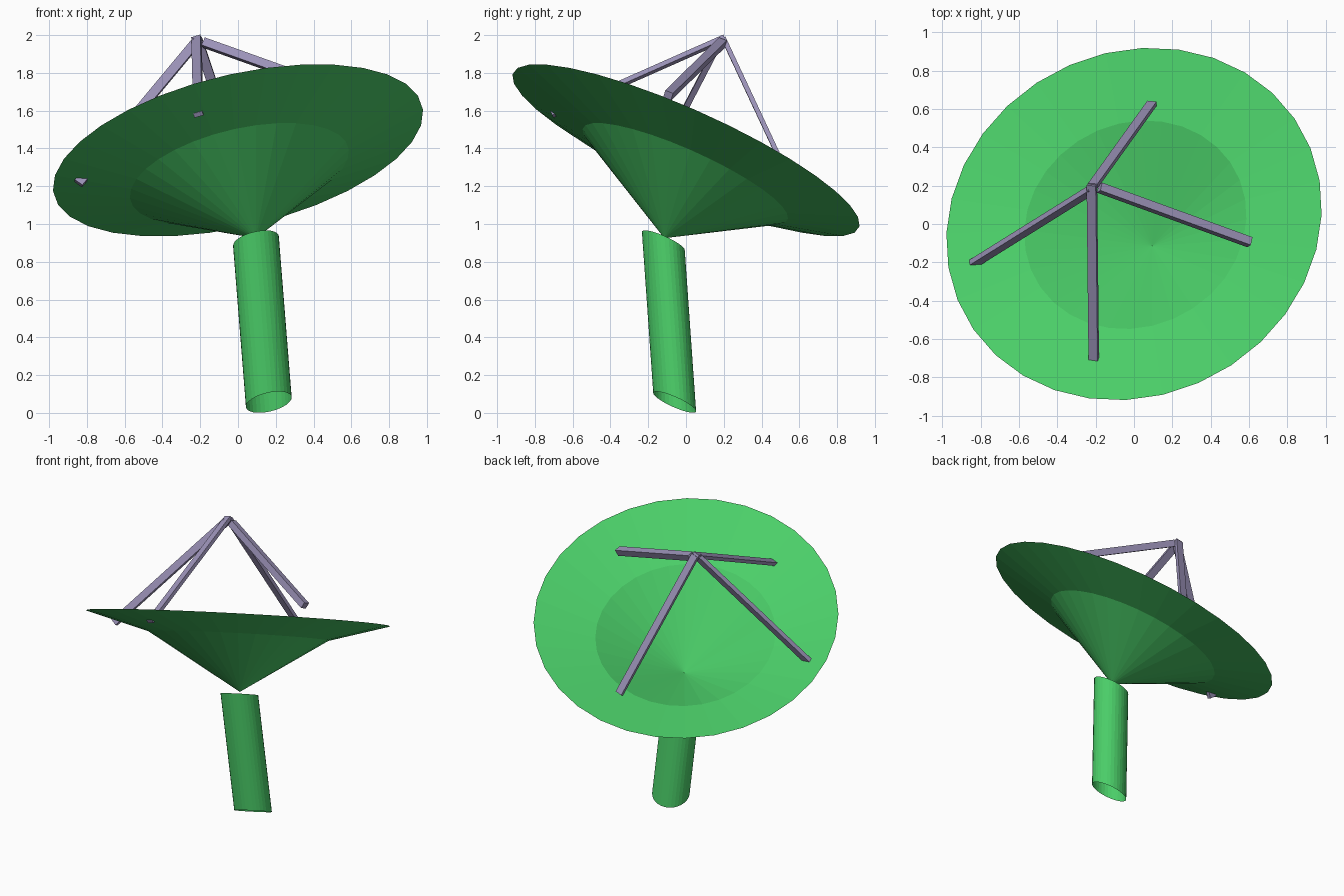
import bpy, bmesh, math
from mathutils import Vector

if "Cube" in bpy.data.objects:
    bpy.data.objects.remove(bpy.data.objects["Cube"])

SIDES = 32
N = Vector((-0.215, 0.40, 0.891)).normalized()   # direction the dish faces
U = Vector((0, 0, 1)).cross(N).normalized()
V = N.cross(U)


def material(name, rgb):
    m = bpy.data.materials.new(name)
    m.diffuse_color = (*rgb, 1)
    m.use_nodes = True
    m.node_tree.nodes["Principled BSDF"].inputs["Base Color"].default_value = m.diffuse_color
    return m


green = material("green", (0.07, 0.62, 0.14))
lilac = material("lilac", (0.33, 0.29, 0.48))


def finish(name, bm, mat):
    mesh = bpy.data.meshes.new(name)
    bm.to_mesh(mesh)
    bm.free()
    mesh.materials.append(mat)
    ob = bpy.data.objects.new(name, mesh)
    bpy.context.collection.objects.link(ob)
    return ob


def loft(name, rings, mat):
    """Open skin through parallel tilted circles given as (centre, radius)."""
    bm = bmesh.new()
    loops = []
    for centre, r in rings:
        c = Vector(centre)
        loop = []
        for i in range(SIDES):
            a = 2 * math.pi * (i + 0.5) / SIDES
            loop.append(bm.verts.new(c + r * (math.cos(a) * U + math.sin(a) * V)))
        loops.append(loop)
    for lo, hi in zip(loops, loops[1:]):
        for i in range(SIDES):
            j = (i + 1) % SIDES
            bm.faces.new((lo[i], lo[j], hi[j], hi[i]))
    bmesh.ops.remove_doubles(bm, verts=bm.verts, dist=1e-5)
    return finish(name, bm, mat)


def strut(name, start, end, wide, deep):
    """Square-ended bar; wide runs around the dish, deep runs across it."""
    a, b = Vector(start), Vector(end)
    d = (b - a).normalized()
    side = N.cross(d).normalized() * wide / 2
    up = d.cross(side).normalized() * deep / 2
    bm = bmesh.new()
    q = [[bm.verts.new(p + s * side + t * up)
          for s, t in ((-1, -1), (1, -1), (1, 1), (-1, 1))] for p in (a, b)]
    bm.faces.new(q[0])
    bm.faces.new(q[1])
    for i in range(4):
        j = (i + 1) % 4
        bm.faces.new((q[0][i], q[0][j], q[1][j], q[1][i]))
    bmesh.ops.recalc_face_normals(bm, faces=bm.faces)
    return finish(name, bm, lilac)


# Dish: steep inner cone, shallow outer band
loft("dish", [((0.095, -0.115, 0.925), 0.0),
              ((0.007, -0.004, 1.265), 0.594),
              ((0, 0, 1.39), 1.004)], green)

# Hollow slanted post with ends parallel to the rim
loft("post", [((0.163, -0.06, 0.057), 0.124),
              ((0.095, -0.12, 0.91), 0.124)], green)

# Four feed supports meeting above the dish
strut("back_strut", (-0.215, 0.20, 1.98), (0.094, 0.63, 1.06), 0.05, 0.025)
strut("right_strut", (-0.18, 0.19, 1.96), (0.605, -0.095, 1.68), 0.045, 0.045)
strut("front_strut", (-0.22, 0.205, 1.985), (-0.21, -0.71, 1.58), 0.05, 0.025)
strut("left_strut", (-0.22, 0.18, 1.965), (-0.845, -0.21, 1.215), 0.03, 0.05)
